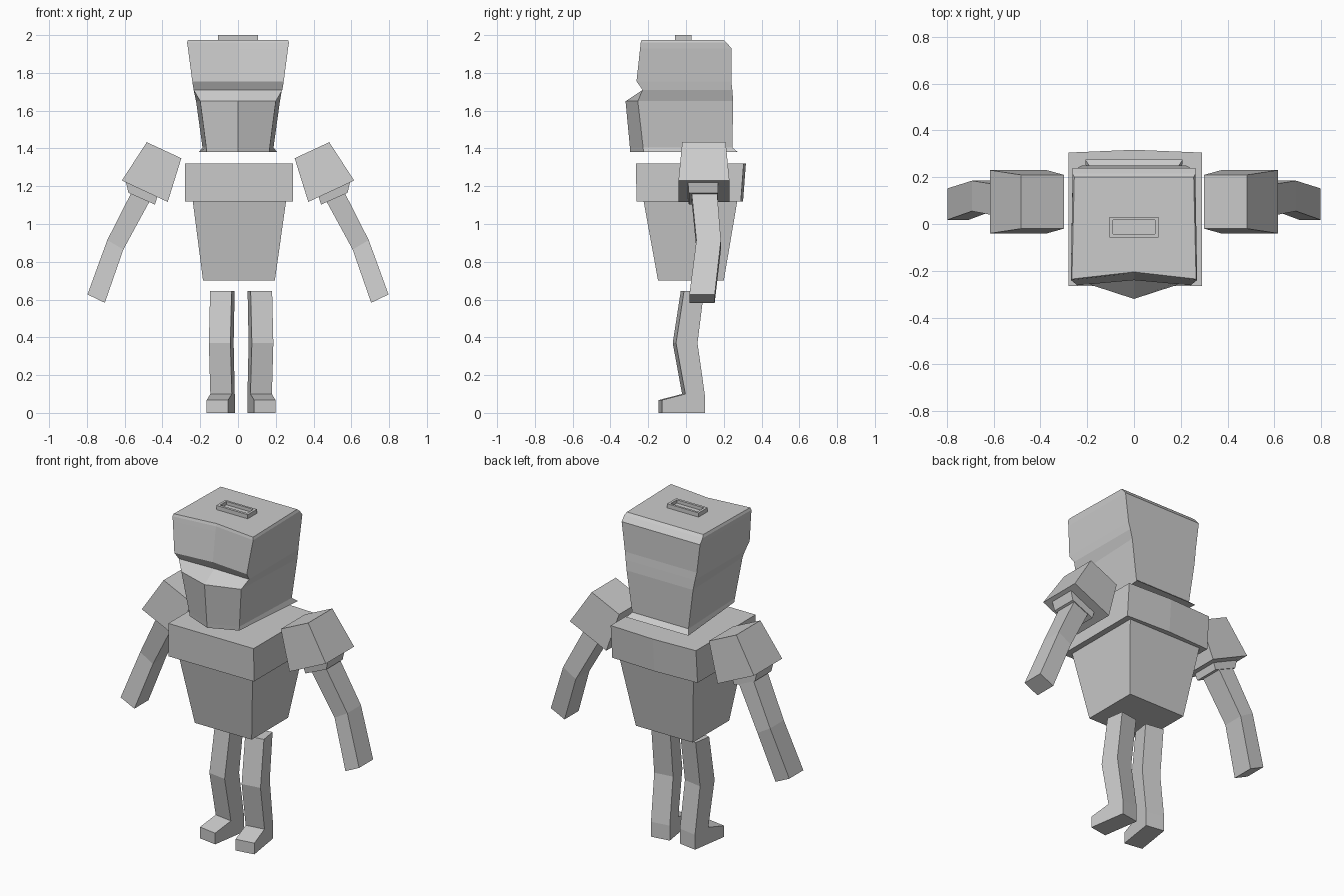
import bpy, bmesh
from math import sin, cos, radians
from mathutils import Vector

if "Cube" in bpy.data.objects:
    bpy.data.objects.remove(bpy.data.objects["Cube"])


def loft(name, rings):
    """Closed solid through a stack of rings with equal point counts."""
    bm = bmesh.new()
    vr = [[bm.verts.new(p) for p in r] for r in rings]
    n = len(vr[0])
    for a, b in zip(vr, vr[1:]):
        for i in range(n):
            j = (i + 1) % n
            bm.faces.new((a[i], a[j], b[j], b[i]))
    bm.faces.new(vr[0][::-1])
    bm.faces.new(vr[-1])
    bmesh.ops.recalc_face_normals(bm, faces=bm.faces)
    me = bpy.data.meshes.new(name)
    bm.to_mesh(me)
    bm.free()
    ob = bpy.data.objects.new(name, me)
    bpy.context.collection.objects.link(ob)
    return ob


def rect(x0, x1, y0, y1, z):
    return [(x0, y0, z), (x1, y0, z), (x1, y1, z), (x0, y1, z)]


# Head: z, front half width, front corner y, front centre y, back half width, back y
head = [
    (1.38, .165, -.225, -.295, .208, .275),
    (1.405, .168, -.227, -.297, .188, .245),
    (1.65, .20, -.255, -.32, .222, .25),
    (1.71, .235, -.23, -.225, .232, .245),
    (1.755, .242, -.262, -.24, .24, .24),
    (1.93, .265, -.243, -.215, .262, .24),
    (1.96, .27, -.24, -.21, .262, .215),
    (1.975, .265, -.235, -.205, .255, .20),
]
loft("head", [[(-fw, fy, z), (0, cy, z), (fw, fy, z), (bw, by, z), (-bw, by, z)]
              for z, fw, fy, cy, bw, by in head])

# Raised slot frame on top of the head
loft("top_slot_frame", [
    rect(-.105, .105, -.057, .03, 1.965), rect(-.105, .105, -.057, .03, 2.0),
    rect(-.09, .09, -.042, .017, 2.0), rect(-.09, .09, -.042, .017, 1.98)])

# Chest slab with a slight ridge down the back
loft("chest", [[(-.28, y0, z), (.29, y0, z), (.29, y1, z), (0, y1 + .012, z), (-.28, y1, z)]
               for z, y0, y1 in ((1.12, -.262, .29), (1.32, -.265, .305))])

# Tapered lower torso
loft("lower_torso", [rect(-.185, .195, -.148, .20, .70),
                     rect(-.24, .255, -.225, .272, 1.125)])

# Arm sections: inner x, z, outer x, z, y front, y back
shoulder = [(.30, 1.348, .483, 1.433, -.02, .21), (.372, 1.117, .615, 1.23, -.04, .23)]
cuff = [(.425, 1.15, .595, 1.23, .01, .17), (.44, 1.103, .58, 1.165, .015, .17)]
forearm = [(.468, 1.12, .565, 1.165, .03, .165), (.607, .865, .692, .915, .055, .185),
           (.705, .583, .797, .627, .018, .152)]

# Leg side profile: distance forward of the heel, height
leg_profile = [(0, 0), (.23, 0), (.23, .068), (.105, .10), (.155, .37),
               (.112, .645), (.005, .645), (.04, .37), (0, .09)]
YAW, WIDTH, MID = radians(8.7), .115, .0165


def leg_point(s, w, d, z):
    x = .05 + w * cos(YAW) + d * sin(YAW)
    return (MID + s * (x - MID), .083 + w * sin(YAW) - d * cos(YAW), z)


for s, side in ((1, "right"), (-1, "left")):
    for part, secs in (("shoulder", shoulder), ("cuff", cuff), ("forearm", forearm)):
        loft(f"{part}_{side}", [[(s * xi, y0, zi), (s * xo, y0, zo), (s * xo, y1, zo), (s * xi, y1, zi)]
                                for xi, zi, xo, zo, y0, y1 in secs])
    loft(f"leg_{side}", [[leg_point(s, w, d, z) for d, z in leg_profile] for w in (0, WIDTH)])
